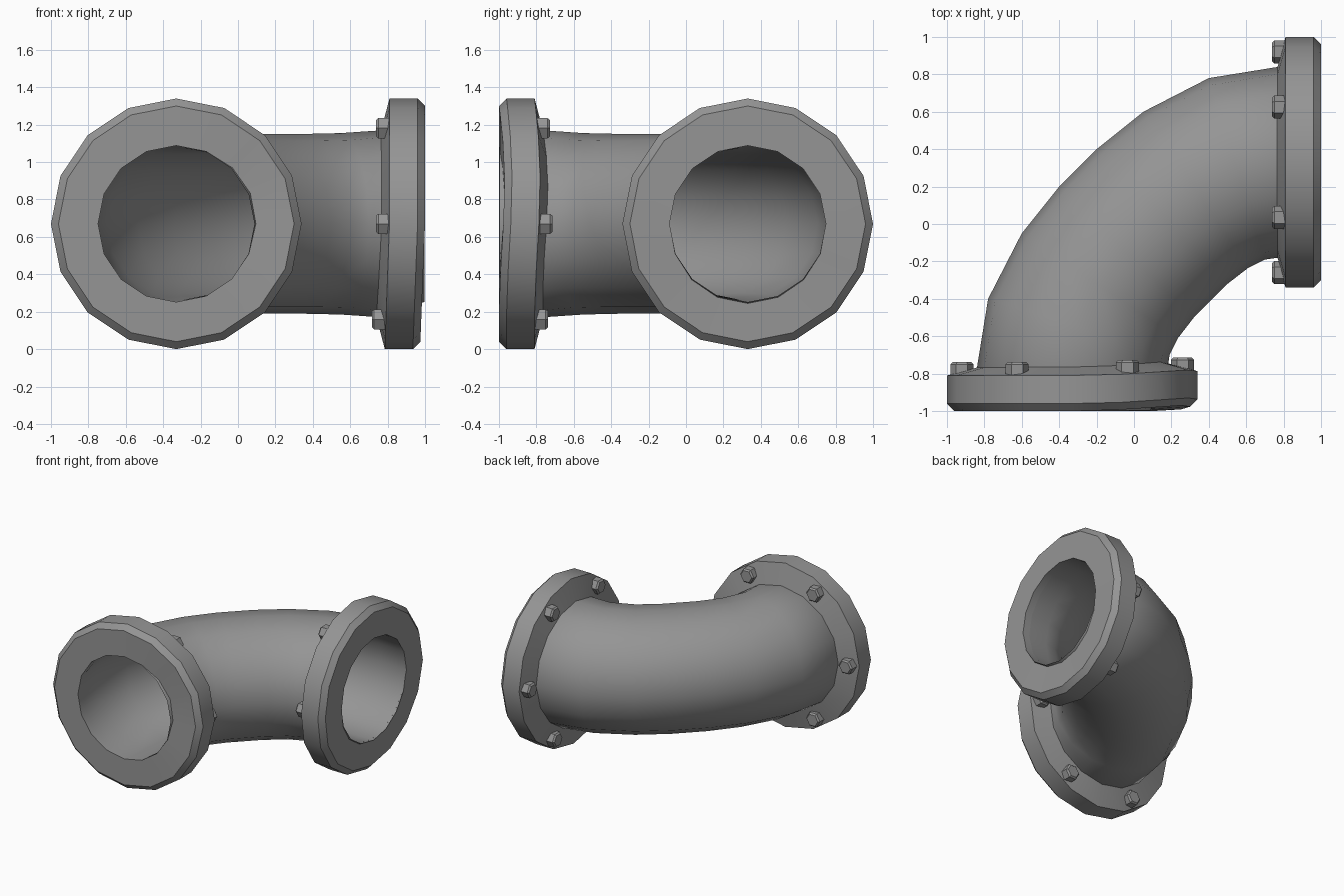
import bpy, bmesh, math
from mathutils import Vector

cube = bpy.data.objects.get("Cube")
if cube:
    bpy.data.objects.remove(cube, do_unlink=True)

SIDES = 16
MID = 0.67      # height of the pipe axis
OFFSET = -0.33  # sideways position of the front opening

iron = bpy.data.materials.new("grey iron")
iron.use_nodes = True
iron.diffuse_color = (0.3, 0.3, 0.3, 1)
iron.node_tree.nodes["Principled BSDF"].inputs["Base Color"].default_value = (0.3, 0.3, 0.3, 1)


def swap(p):
    """Reflect a point from the front end of the elbow to the side end."""
    return Vector((-p.y, -p.x, p.z))


def loft(name, rings, closed=False, caps=False):
    """Skin a list of vertex rings, which all have the same length."""
    bm = bmesh.new()
    rows = [[bm.verts.new(p) for p in ring] for ring in rings]
    n = len(rows[0])
    for a, b in zip(rows, rows[1:] + (rows[:1] if closed else [])):
        for i in range(n):
            j = (i + 1) % n
            bm.faces.new((a[i], a[j], b[j], b[i]))
    if caps:
        bm.faces.new(rows[0])
        bm.faces.new(rows[-1])
    bmesh.ops.recalc_face_normals(bm, faces=bm.faces)
    mesh = bpy.data.meshes.new(name)
    bm.to_mesh(mesh)
    bm.free()
    mesh.materials.append(iron)
    obj = bpy.data.objects.new(name, mesh)
    bpy.context.collection.objects.link(obj)
    bpy.ops.object.select_all(action='DESELECT')
    obj.select_set(True)
    bpy.context.view_layer.objects.active = obj
    bpy.ops.object.shade_smooth_by_angle(angle=math.radians(32))
    return obj


def angles(n, start=0.0):
    return [start + 2 * math.pi * i / n for i in range(n)]


def front_ring(r, depth, warp=lambda a: 0.0):
    """Ring around the front opening, at a depth behind its face."""
    return [Vector((OFFSET + r * math.cos(a), -1 + depth + warp(a), MID + r * math.sin(a)))
            for a in angles(SIDES)]


def bend_ring(outer, inner, half_height, scale=1.0):
    """Ring spanning the outside and the inside of the bend."""
    o, i = Vector(outer), Vector(inner)
    centre, half = (o + i) / 2, (i - o) / 2 * scale
    return [Vector((*(centre + half * math.cos(a)), MID + half_height * scale * math.sin(a)))
            for a in angles(SIDES)]


def mirrored(rings):
    """Extend the front half of the bend with its reflection."""
    return rings + [[swap(p) for p in ring] for ring in reversed(rings)]


# Elbow pipe: outer wall and bore in one closed skin
stations = [((-0.84, -0.77), (0.18, -0.77), 0.50),
            ((-0.78, -0.40), (0.19, -0.70), 0.485),
            ((-0.60, -0.05), (0.235, -0.61), 0.48),
            ((-0.40, 0.20), (0.32, -0.50), 0.48)]
outside = mirrored([bend_ring(*s) for s in stations])
bore = mirrored([front_ring(0.418, 0.004)] + [bend_ring(*s, scale=0.84) for s in stations])
loft("elbow_pipe", outside + bore[::-1], closed=True)


# Flanges: chamfered discs with a conical back, slightly uneven as cast
def front_warp(a):
    return 0.03 * max(0.0, math.cos(a - math.radians(20))) ** 4


def side_warp(a):
    return 0.025 * max(0.0, -math.sin(a))


profile = [(0.418, 0.06), (0.418, 0), (0.63, 0), (0.67, 0.04), (0.67, 0.19), (0.50, 0.235)]
loft("front_flange", [front_ring(r, d, front_warp) for r, d in profile])
loft("side_flange", [[swap(p) for p in front_ring(r, d, side_warp)] for r, d in profile])


# Hexagonal bolt heads on the back of each flange
def bolt_rings(turn, warp):
    centre = Vector((OFFSET + 0.59 * math.cos(turn), -1 + warp(turn),
                     MID + 0.59 * math.sin(turn)))
    return [[centre + Vector((r * math.cos(a), d, r * math.sin(a))) for a in angles(6, turn)]
            for r, d in ((0.062, 0.17), (0.062, 0.25), (0.05, 0.262))]


for k, turn in enumerate(angles(6), 1):
    loft(f"front_bolt_{k}", bolt_rings(turn, front_warp), caps=True)
    side = [[swap(p) for p in ring] for ring in bolt_rings(turn, side_warp)]
    loft(f"side_bolt_{k}", side, caps=True)
